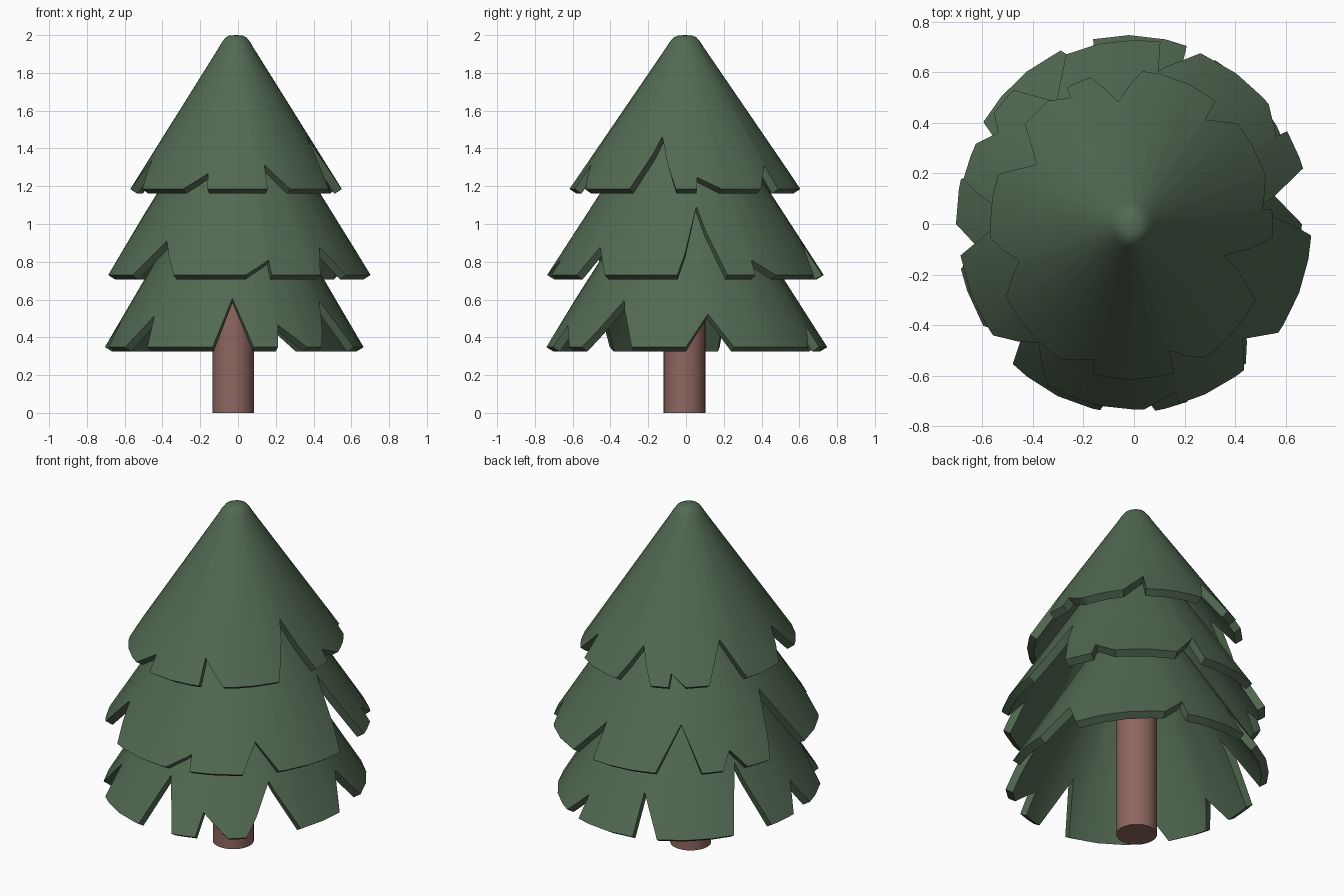
import bpy, bmesh, math

if "Cube" in bpy.data.objects:
    bpy.data.objects.remove(bpy.data.objects["Cube"])


def material(name, color):
    m = bpy.data.materials.new(name)
    m.diffuse_color = (*color, 1)
    m.use_nodes = True
    m.node_tree.nodes["Principled BSDF"].inputs["Base Color"].default_value = m.diffuse_color
    return m


GREEN = material("needle green", (0.085, 0.142, 0.085))
BROWN = material("bark brown", (0.275, 0.135, 0.118))
THICK = 0.045


def finish(name, bm, mat):
    bmesh.ops.recalc_face_normals(bm, faces=bm.faces)
    me = bpy.data.meshes.new(name)
    bm.to_mesh(me)
    bm.free()
    me.materials.append(mat)
    ob = bpy.data.objects.new(name, me)
    bpy.context.collection.objects.link(ob)
    bpy.ops.object.select_all(action='DESELECT')
    ob.select_set(True)
    bpy.context.view_layer.objects.active = ob
    bpy.ops.object.shade_smooth_by_angle(angle=math.radians(35))


def hem_columns(notches, step=11.25):
    """(angle, slant fraction) around the hem, dipping at each notch."""
    keys = []
    for start, tip, frac, end in notches:
        keys += [(start, 1.0), (tip, frac), (end, 1.0)]
    keys.sort()
    keys = [(keys[-1][0] - 360, 1.0)] + keys + [(keys[0][0] + 360, 1.0)]
    cols = list(keys[1:-1])
    for i in range(int(360 / step)):
        a = -180 + i * step
        for (a0, f0), (a1, f1) in zip(keys, keys[1:]):
            if a0 + 1.5 < a < a1 - 1.5:
                cols.append((a, f0 + (f1 - f0) * (a - a0) / (a1 - a0)))
    return sorted(cols)


def tier(name, center, a, b, apex, base, notches, cap):
    """Hollow cone shell with V notches; cap = (fraction, z) rows at the tip."""
    bm = bmesh.new()
    cx, cy = center
    h = apex - base
    n = math.hypot(h, (a + b) / 2)
    dr, dz = THICK * h / n, THICK * (a + b) / 2 / n

    def point(ang, f, z, inside):
        c, s = math.cos(math.radians(ang)), math.sin(math.radians(ang))
        r = f / math.hypot(c / a, s / b)
        if inside:
            r, z = max(r - dr, 0.004), z - dz
        return bm.verts.new((cx + r * c, cy + r * s, z))

    cols = hem_columns(notches)
    rings = []
    for inside in (False, True):
        tip = bm.verts.new((cx, cy, cap[0][1] - (dz if inside else 0)))
        rows = [[point(g, f, z, inside) for g, _ in cols] for f, z in cap[1:]]
        rows.append([point(g, f, apex - h * f, inside) for g, f in cols])
        for i in range(len(cols)):
            j = (i + 1) % len(cols)
            bm.faces.new((tip, rows[0][i], rows[0][j]))
            for up, lo in zip(rows, rows[1:]):
                bm.faces.new((up[i], lo[i], lo[j], up[j]))
        rings.append(rows[-1])
    for i in range(len(cols)):  # cut edge along the hem
        j = (i + 1) % len(cols)
        bm.faces.new((rings[0][i], rings[1][i], rings[1][j], rings[0][j]))
    finish(name, bm, GREEN)


# Trunk
bm = bmesh.new()
bmesh.ops.create_cone(bm, cap_ends=True, segments=32, radius1=0.11,
                      radius2=0.11, depth=1.0)
bmesh.ops.translate(bm, verts=bm.verts, vec=(-0.025, -0.008, 0.5))
finish("trunk", bm, BROWN)

# Notches: (start angle, tip angle, tip slant fraction, end angle)
top_notches = [
    (-174.7, -162.3, 0.825, -150.4), (-118, -105.6, 0.908, -104.5),
    (-74, -73.3, 0.855, -61.4), (-30.8, -18, 0.69, -5),
    (6.5, 7, 0.93, 20), (43.7, 55.1, 0.86, 55.9),
    (85.9, 96.2, 0.804, 105.6), (115, 115.6, 0.93, 123.9),
    (136.4, 147.3, 0.777, 159.4)]
middle_notches = [
    (-142, -129, 0.84, -118.4), (-87, -76.5, 0.93, -76),
    (-53, -46.5, 0.87, -37), (-3.5, 7, 0.68, 18.5),
    (31.5, 32, 0.93, 42), (69, 81.3, 0.84, 82),
    (112, 122.5, 0.80, 132), (141.5, 146, 0.92, 153),
    (165, 176, 0.72, 190)]
bottom_notches = [
    (-180, -171, 0.88, -165), (-145, -133.5, 0.86, -129.7),
    (-98.8, -91, 0.78, -82), (-71.8, -69.6, 0.90, -58),
    (-50, -36, 0.79, -24.5), (0, 11.5, 0.85, 21.5),
    (62, 71.5, 0.90, 72), (101, 102, 0.82, 111.5),
    (145, 154, 0.72, 165)]

# Foliage tiers, top to bottom
tier("top_foliage", (-0.01, -0.005), 0.56, 0.612, 2.08, 1.185, top_notches,
     [(0, 2.0), (0.06, 1.998), (0.10, 1.987), (0.135, 1.962), (0.16, 1.937)])
tier("middle_foliage", (0.003, -0.003), 0.70, 0.732, 1.86, 0.73, middle_notches,
     [(0, 1.66), (0.2, 1.634)])
tier("bottom_foliage", (-0.02, 0.0), 0.685, 0.748, 1.52, 0.348, bottom_notches,
     [(0, 1.30), (0.2, 1.2856)])
